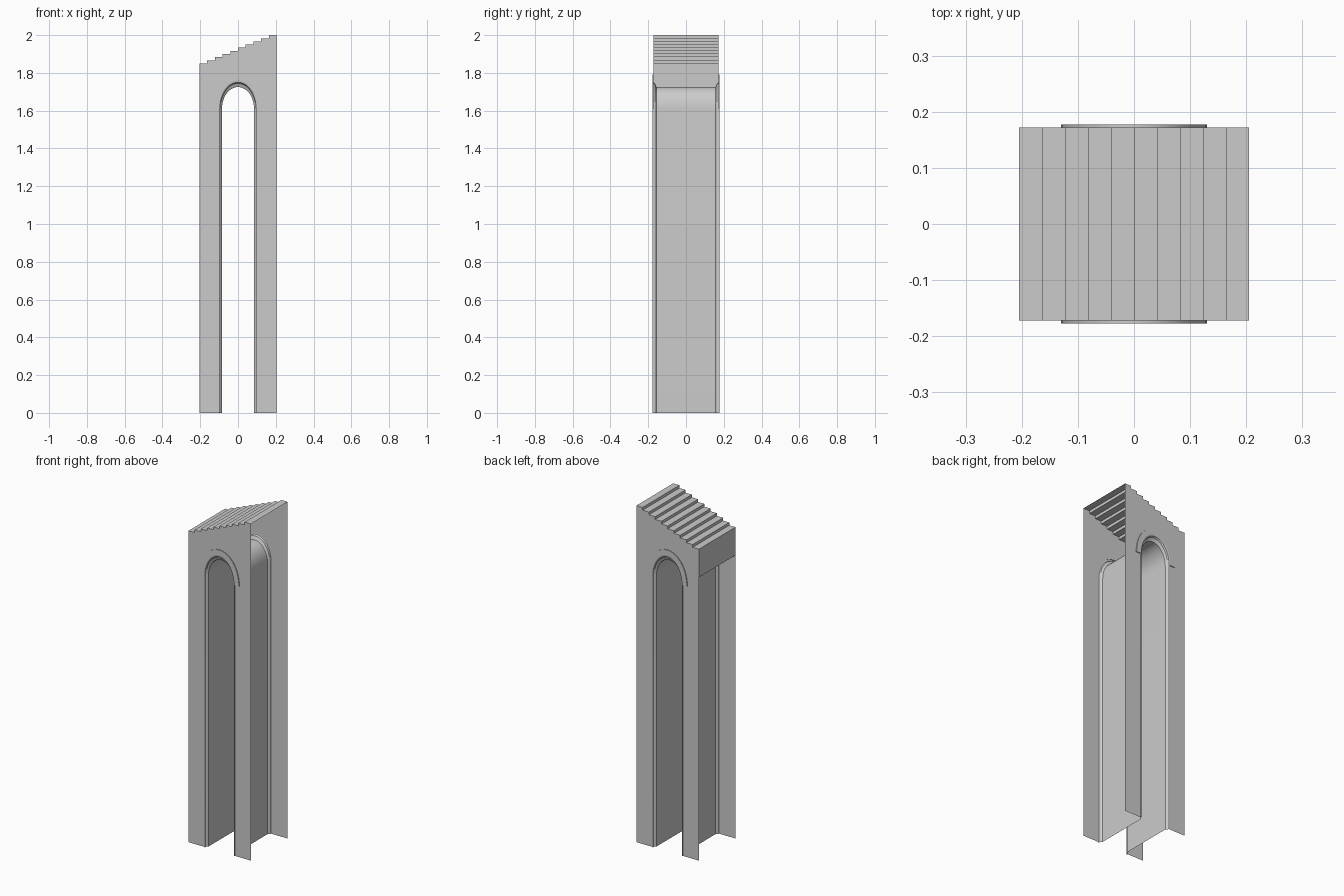
import bpy, bmesh
from math import sin, cos, pi

if "Cube" in bpy.data.objects:
    bpy.data.objects.remove(bpy.data.objects["Cube"])

W, WALL_Y, SPRING = 0.205, 0.172, 1.61
STEPS, Z0, Z1 = 10, 1.85, 2.0
SEG = 20


def arc(a, h):
    return [(-a * cos(pi * i / SEG), SPRING + h * sin(pi * i / SEG)) for i in range(SEG + 1)]


def arch(a, h):
    return [(-a, 0)] + arc(a, h) + [(a, 0)]


def finish(name, bm, smooth=False):
    mesh = bpy.data.meshes.new(name)
    bm.to_mesh(mesh)
    bm.free()
    ob = bpy.data.objects.new(name, mesh)
    bpy.context.collection.objects.link(ob)
    if smooth:
        bpy.ops.object.select_all(action='DESELECT')
        ob.select_set(True)
        bpy.context.view_layer.objects.active = ob
        bpy.ops.object.shade_smooth_by_angle(angle=0.5)
    return ob


def loft(name, rows, smooth=False):
    """Skin a strip of quads between (points, y) rows."""
    bm = bmesh.new()
    vs = [[bm.verts.new((x, y, z)) for x, z in pts] for pts, y in rows]
    for a, b in zip(vs, vs[1:]):
        for i in range(len(a) - 1):
            bm.faces.new((a[i], a[i + 1], b[i + 1], b[i]))
    return finish(name, bm, smooth)


# Stepped top profile
stairs = []
for i in range(STEPS):
    z = Z0 + (Z1 - Z0) * i / (STEPS - 1)
    x = -W + 2 * W * i / STEPS
    stairs += [(x, z), (x + 2 * W / STEPS, z)]

# Open stair sheet with the short panel below the lowest tread
stair_line = [(-W, 1.683)] + stairs
loft("stair_treads", [(stair_line, -WALL_Y), (stair_line, WALL_Y)])

# Arched tunnel lining
inner = arch(0.085, 0.115)
loft("tunnel_lining", [(inner, -0.156), (inner, 0.156)], True)

for side, label in ((-1, "front"), (1, "back")):
    # Side wall sheet with the arched opening
    bm = bmesh.new()
    outline = [(-W, 0)] + stairs + [(W, 0)] + arch(0.101, 0.15)[::-1]
    face = bm.faces.new([bm.verts.new((x, side * WALL_Y, z)) for x, z in outline])
    if side > 0:
        face.normal_flip()
    bm.normal_update()
    bmesh.ops.triangulate(bm, faces=bm.faces[:])
    finish(label + "_wall", bm)

    # Stepped and splayed trim around the opening
    loft(label + "_arch_trim", [
        (arch(0.101, 0.15), side * WALL_Y),
        (arch(0.101, 0.15), side * 0.177),
        (arch(0.096, 0.14), side * 0.175),
        (arch(0.094, 0.135), side * 0.165),
        (inner, side * 0.156)], True)

    # Raised hood mould above the springing
    loft(label + "_hood_mould", [
        (arc(0.13, 0.182), side * WALL_Y),
        (arc(0.13, 0.182), side * 0.177),
        (arc(0.101, 0.15), side * 0.177)], True)
    # Closed ends of the hood mould
    for s in (-1, 1):
        end = [(s * 0.101, SPRING), (s * 0.13, SPRING)]
        loft(label + "_hood_end", [(end, side * WALL_Y), (end, side * 0.177)])
